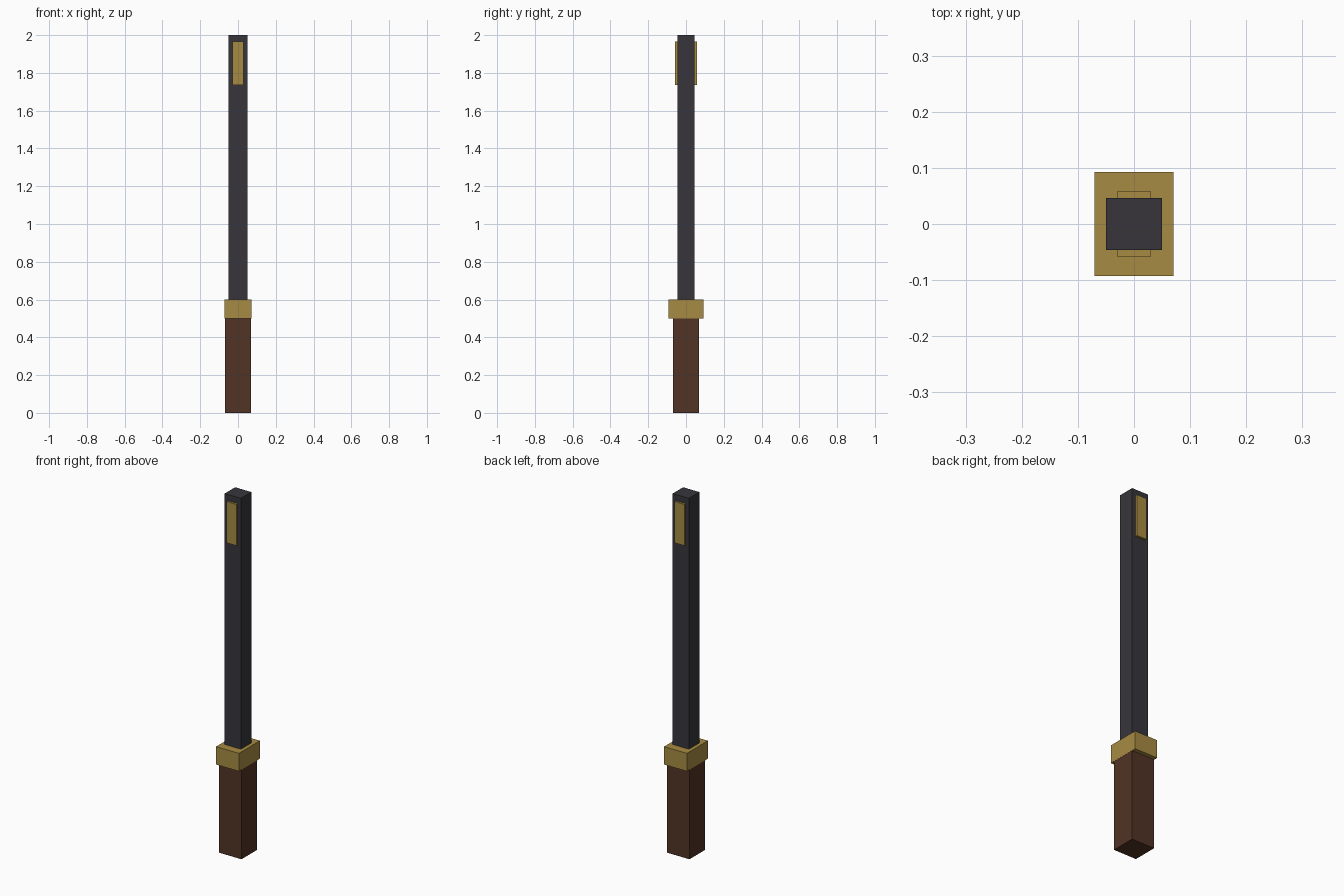
import bpy

cube = bpy.data.objects.get("Cube")
if cube:
    bpy.data.objects.remove(cube, do_unlink=True)


def material(name, rgb):
    mat = bpy.data.materials.new(name)
    mat.use_nodes = True
    color = (*rgb, 1)
    mat.diffuse_color = color
    mat.node_tree.nodes["Principled BSDF"].inputs["Base Color"].default_value = color
    return mat


def box(name, width, depth, bottom, top, mat, y=0):
    """Box centred on x = 0, spanning bottom to top in z."""
    bpy.ops.mesh.primitive_cube_add(size=1, location=(0, y, (bottom + top) / 2))
    obj = bpy.context.object
    obj.name = name
    obj.scale = (width, depth, top - bottom)
    bpy.ops.object.transform_apply(location=False, rotation=False, scale=True)
    obj.data.materials.append(mat)
    return obj


brown = material("brown leather", (0.085, 0.033, 0.019))
gold = material("aged gold", (0.39, 0.26, 0.055))
steel = material("dark steel", (0.038, 0.036, 0.044))

# Grip, guard and square bar
box("grip", 0.14, 0.138, 0, 0.5, brown)
box("guard", 0.141, 0.185, 0.5, 0.6, gold)
box("bar", 0.1, 0.092, 0.6, 2, steel)

# Matching inlay plates near the tip, front and back
for name, side in (("front_inlay", -1), ("back_inlay", 1)):
    box(name, 0.06, 0.024, 1.735, 1.965, gold, y=side * 0.046)
